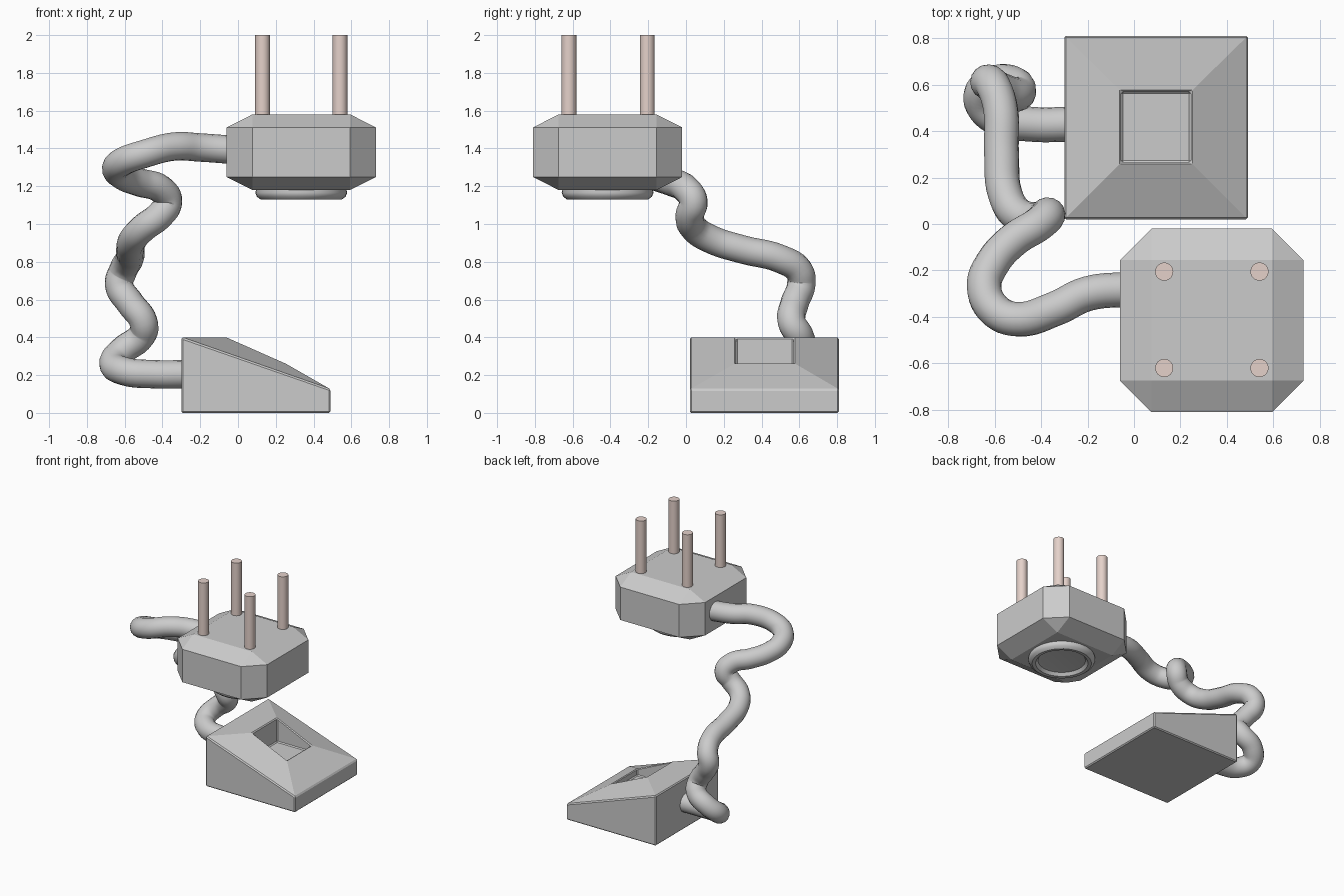
import bpy, bmesh, math

if "Cube" in bpy.data.objects:
    bpy.data.objects.remove(bpy.data.objects["Cube"])

def mesh_object(name, bm):
    bmesh.ops.recalc_face_normals(bm, faces=bm.faces)
    me = bpy.data.meshes.new(name)
    bm.to_mesh(me)
    bm.free()
    ob = bpy.data.objects.new(name, me)
    bpy.context.collection.objects.link(ob)
    return ob

def smooth(ob):
    bpy.ops.object.select_all(action='DESELECT')
    ob.select_set(True)
    bpy.context.view_layer.objects.active = ob
    bpy.ops.object.shade_smooth_by_angle(angle=math.radians(40))

# Plug body: chamfered cube squashed in z
bm = bmesh.new()
bmesh.ops.create_cube(bm, size=1)
bmesh.ops.bevel(bm, geom=bm.edges[:], offset=0.172, segments=1,
                affect='EDGES', offset_type='OFFSET')
bmesh.ops.scale(bm, vec=(0.79, 0.79, 0.40), verts=bm.verts)
bmesh.ops.translate(bm, vec=(0.335, -0.415, 1.38), verts=bm.verts)
mesh_object("plug_body", bm)

# Round collar under the plug, with a recessed disc
profile = [(0.235, 1.20), (0.243, 1.165), (0.235, 1.145), (0.215, 1.13),
           (0.19, 1.132), (0.172, 1.155), (0.15, 1.158)]
bm = bmesh.new()
n = 40
rings = [[bm.verts.new((0.335 + r * math.cos(2 * math.pi * i / n),
                        -0.415 + r * math.sin(2 * math.pi * i / n), z))
          for i in range(n)] for r, z in profile]
for a, b in zip(rings, rings[1:]):
    for i in range(n):
        j = (i + 1) % n
        bm.faces.new((a[i], a[j], b[j], b[i]))
bm.faces.new(rings[0])
bm.faces.new(rings[-1])
smooth(mesh_object("plug_collar", bm))

# Four pins
pin_mat = bpy.data.materials.new("pin_metal")
pin_mat.diffuse_color = (0.78, 0.64, 0.59, 1)
pin_mat.use_nodes = True
pin_mat.node_tree.nodes["Principled BSDF"].inputs["Base Color"].default_value = pin_mat.diffuse_color
for x in (0.13, 0.54):
    for y in (-0.205, -0.62):
        bpy.ops.mesh.primitive_cylinder_add(vertices=32, radius=0.039, depth=0.46,
                                            location=(x, y, 1.77))
        pin = bpy.context.object
        pin.name = "plug_pin"
        pin.data.materials.append(pin_mat)
        smooth(pin)

# Wedge base: stacked square loops, ending in the recess floor
def loop(x0, x1, y0, y1, z0, z1):
    return [bm.verts.new(p) for p in
            ((x0, y0, z0), (x1, y0, z1), (x1, y1, z1), (x0, y1, z0))]

bm = bmesh.new()
loops = [loop(-0.30, 0.49, 0.02, 0.81, 0.0, 0.0),
         loop(-0.30, 0.49, 0.02, 0.81, 0.40, 0.125),
         loop(-0.055, 0.245, 0.265, 0.57, 0.40, 0.265),
         loop(-0.055, 0.245, 0.265, 0.57, 0.21, 0.21)]
for a, b in zip(loops, loops[1:]):
    for i in range(4):
        j = (i + 1) % 4
        bm.faces.new((a[i], a[j], b[j], b[i]))
bm.faces.new(loops[0])
bm.faces.new(loops[-1])
base = mesh_object("wedge_base", bm)
bev = base.modifiers.new("edge_bevel", 'BEVEL')
bev.width = 0.008
bev.segments = 1
bev.limit_method = 'ANGLE'
bev.angle_limit = math.radians(60)

# Twisting cord between base and plug
path = [(-0.25, .43, .205), (-0.45, .43, .205), (-0.60, .46, .22), (-0.66, .54, .26),
        (-0.61, .605, .33), (-0.51, .60, .41), (-0.50, .56, .48), (-0.57, .575, .58),
        (-0.63, .61, .68), (-0.61, .60, .75), (-0.575, .50, .815), (-0.57, .30, .865),
        (-0.555, .13, .92), (-0.50, .04, .98), (-0.41, .02, 1.05), (-0.37, .04, 1.12),
        (-0.41, .0, 1.185), (-0.52, -.07, 1.22), (-0.61, -.17, 1.255),
        (-0.645, -.27, 1.295), (-0.60, -.37, 1.335), (-0.50, -.41, 1.37),
        (-0.34, -.365, 1.41), (-0.20, -.30, 1.405), (0.0, -.28, 1.39)]
cu = bpy.data.curves.new("cord", 'CURVE')
cu.dimensions = '3D'
cu.bevel_depth = 0.075
cu.bevel_resolution = 6
cu.resolution_u = 6
cu.use_fill_caps = True
sp = cu.splines.new('BEZIER')
sp.bezier_points.add(len(path) - 1)
for bp, p in zip(sp.bezier_points, path):
    bp.co = p
    bp.handle_left_type = bp.handle_right_type = 'AUTO'
sp.use_smooth = True
cord = bpy.data.objects.new("cord", cu)
bpy.context.collection.objects.link(cord)
